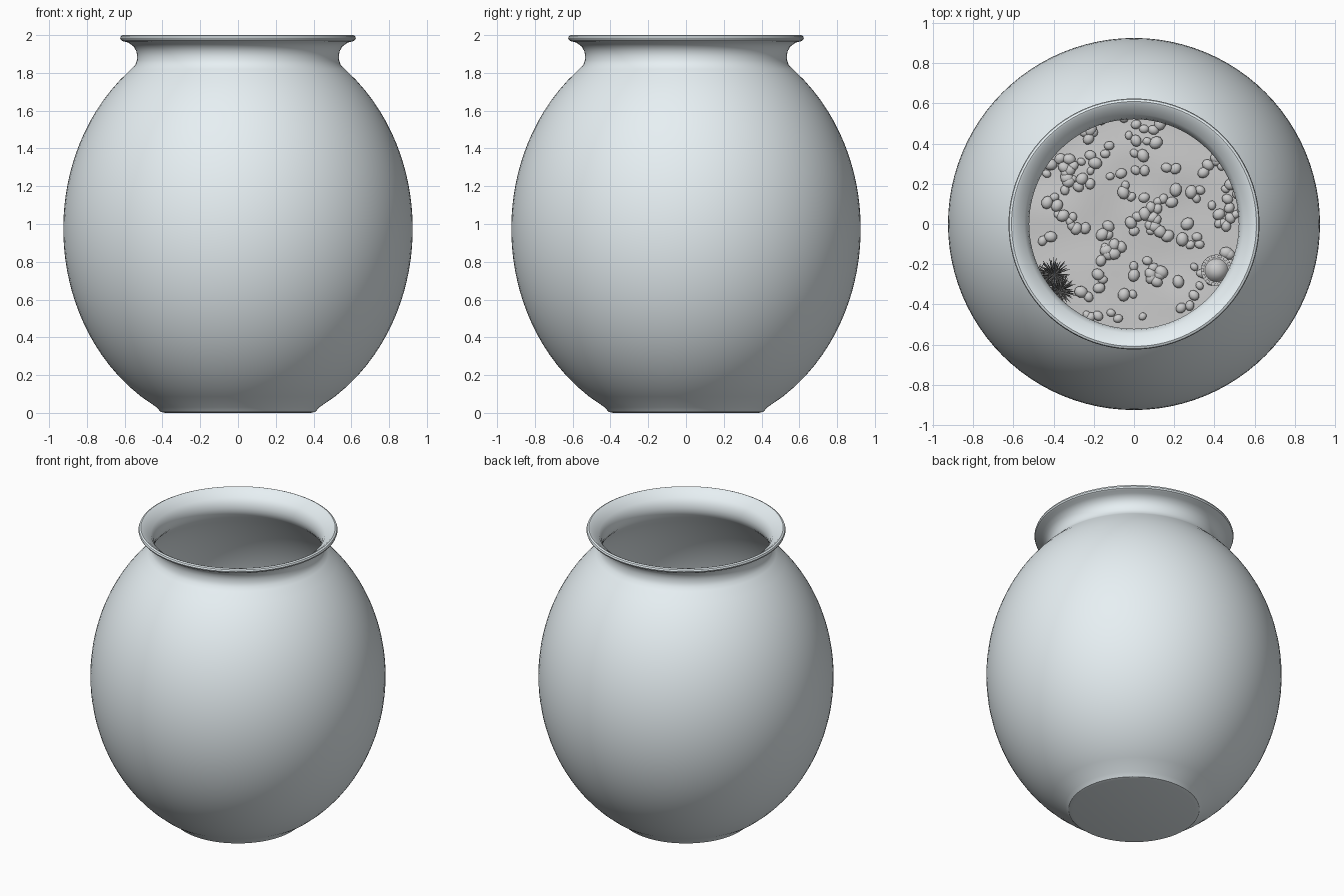
import bpy, bmesh, math, random
from mathutils import Vector, Matrix, noise

if "Cube" in bpy.data.objects:
    bpy.data.objects.remove(bpy.data.objects["Cube"])

random.seed(7)
SAND_Z = 0.36


def material(name, rgb):
    m = bpy.data.materials.new(name)
    m.diffuse_color = (*rgb, 1)
    m.use_nodes = True
    m.node_tree.nodes["Principled BSDF"].inputs["Base Color"].default_value = m.diffuse_color
    return m


def finish(name, bm, mat=None, smooth=True, angle=40):
    bmesh.ops.recalc_face_normals(bm, faces=bm.faces)
    me = bpy.data.meshes.new(name)
    bm.to_mesh(me)
    bm.free()
    ob = bpy.data.objects.new(name, me)
    bpy.context.collection.objects.link(ob)
    if mat:
        me.materials.append(mat)
    if smooth:
        bpy.ops.object.select_all(action='DESELECT')
        ob.select_set(True)
        bpy.context.view_layer.objects.active = ob
        bpy.ops.object.shade_smooth_by_angle(angle=math.radians(angle))
    return ob


def lathe(bm, profile, segs, centre=(0, 0)):
    """Revolve (r, z) points; points with r = 0 become poles."""
    cx, cy = centre
    rings = []
    for r, z in profile:
        n = 1 if r == 0 else segs
        rings.append([bm.verts.new((cx + r * math.cos(2 * math.pi * i / segs),
                                    cy + r * math.sin(2 * math.pi * i / segs), z)) for i in range(n)])
    for a, b in zip(rings, rings[1:]):
        for i in range(segs):
            j = (i + 1) % segs
            q = [a[i % len(a)], a[j % len(a)], b[j % len(b)], b[i % len(b)]]
            bm.faces.new(list(dict.fromkeys(q)))
    return rings


def bowl_r(z, inset=0.0):
    return (0.925 - inset) * math.sqrt(1 - ((z - 0.975) / (1.068 - inset)) ** 2)


def sand_height(x, y):
    return SAND_Z + 0.018 * noise.noise(Vector((x * 4, y * 4, 0.3)))


glass = material("pale_glass", (0.8, 0.87, 0.9))
grey = material("neutral_grey", (0.66, 0.65, 0.65))
dark = material("dark_grey", (0.3, 0.3, 0.3))

# Glass bowl: outer belly, flared neck with rolled lip, then the inner wall
T = 0.014
N = 32
outer = [(0, 0), (0.385, 0), (0.41, 0.006)]
outer += [(bowl_r(z), z) for z in (0.03 + (1.82 - 0.03) * i / N for i in range(N + 1))]
neck = [(0.545, 1.84), (0.536, 1.865), (0.534, 1.89), (0.538, 1.915), (0.553, 1.94),
        (0.58, 1.96), (0.608, 1.967), (0.62, 1.974), (0.624, 1.984), (0.62, 1.995), (0.609, 2.0),
        (0.598, 1.996), (0.575, 1.976), (0.545, 1.954), (0.527, 1.922), (0.521, 1.89),
        (0.523, 1.865), (0.532, 1.838)]
inner = [(bowl_r(z, T), z) for z in (1.812 - (1.812 - 0.045) * i / N for i in range(N + 1))]
bm = bmesh.new()
lathe(bm, outer + neck + inner + [(0.38, 0.02), (0, 0.02)], 96)
finish("fish_bowl", bm, glass, angle=35)

# Sand bed filling the base, with a gently uneven top
R = bowl_r(SAND_Z, 0.02)
side = [(bowl_r(z, 0.02), z) for z in (0.05, 0.12, 0.2, 0.28, SAND_Z)]
top = [(R * i / 14, SAND_Z) for i in range(13, -1, -1)]
bm = bmesh.new()
for ring in lathe(bm, [(0, 0.05)] + side + top, 64)[len(side) + 1:]:
    for v in ring:
        v.co.z = sand_height(v.co.x, v.co.y)
finish("sand_bed", bm, grey, angle=60)

# Pebbles scattered in small clusters
bm = bmesh.new()
for _ in range(120):
    a, d = random.uniform(0, 2 * math.pi), (R - 0.05) * math.sqrt(random.random())
    x, y = d * math.cos(a), d * math.sin(a)
    for k in range(random.choice((1, 2, 2, 3))):
        if math.hypot(x, y) < R - 0.02:
            s = random.uniform(0.02, 0.034)
            bmesh.ops.create_icosphere(
                bm, subdivisions=2, radius=s,
                matrix=Matrix.Translation((x, y, sand_height(x, y) + 0.3 * s))
                @ Matrix.Rotation(random.uniform(0, 6.28), 4, 'Z')
                @ Matrix.Diagonal((1.05, 0.9, 0.75, 1)))
        t = random.uniform(0, 2 * math.pi)
        x, y = x + 0.045 * math.cos(t), y + 0.045 * math.sin(t)
finish("pebbles", bm, grey, angle=60)

# Water plant: upright stems carrying whorls of needle leaves
bm = bmesh.new()
for sx, sy, h in ((-0.40, -0.25, 0.5), (-0.37, -0.33, 0.55), (-0.46, -0.33, 0.65),
                  (-0.50, -0.27, 0.45), (-0.42, -0.40, 0.45)):
    bmesh.ops.create_cone(bm, cap_ends=True, segments=6, radius1=0.008, radius2=0.004, depth=h,
                          matrix=Matrix.Translation((sx, sy, SAND_Z + h / 2)))
    whorls = 11
    for w in range(whorls):
        f = (w + 1) / whorls
        length = 0.09 - 0.03 * f
        for k in range(9):
            turn = 2 * math.pi * (k + random.random() * 0.6) / 9 + w
            rot = Matrix.Rotation(turn, 4, 'Z') @ Matrix.Rotation(math.radians(80 - 40 * f), 4, 'Y')
            bmesh.ops.create_cone(bm, cap_ends=True, segments=4, radius1=0.006, radius2=0.001,
                                  depth=length,
                                  matrix=Matrix.Translation((sx, sy, SAND_Z + h * f)) @ rot
                                  @ Matrix.Translation((0, 0, length / 2)))
finish("water_plant", bm, dark, smooth=False)

# Ornamental tower: round wall, battlements and a pointed roof
TX, TY, TOP = 0.41, -0.23, 0.80
bm = bmesh.new()
lathe(bm, [(0, SAND_Z - 0.05), (0.066, SAND_Z - 0.05), (0.062, TOP - 0.06), (0.078, TOP - 0.03),
           (0.078, TOP), (0.06, TOP), (0, TOP)], 32, (TX, TY))
finish("tower_wall", bm, grey, angle=30)
bm = bmesh.new()
for i in range(14):
    bmesh.ops.create_cube(bm, size=1, matrix=Matrix.Translation((TX, TY, TOP + 0.012))
                          @ Matrix.Rotation(2 * math.pi * i / 14, 4, 'Z')
                          @ Matrix.Translation((0.07, 0, 0)) @ Matrix.Diagonal((0.015, 0.019, 0.03, 1)))
finish("tower_battlements", bm, grey, smooth=False)
bm = bmesh.new()
lathe(bm, [(0, TOP - 0.005), (0.06, TOP - 0.005), (0, TOP + 0.11)], 24, (TX, TY))
finish("tower_roof", bm, grey, angle=30)
